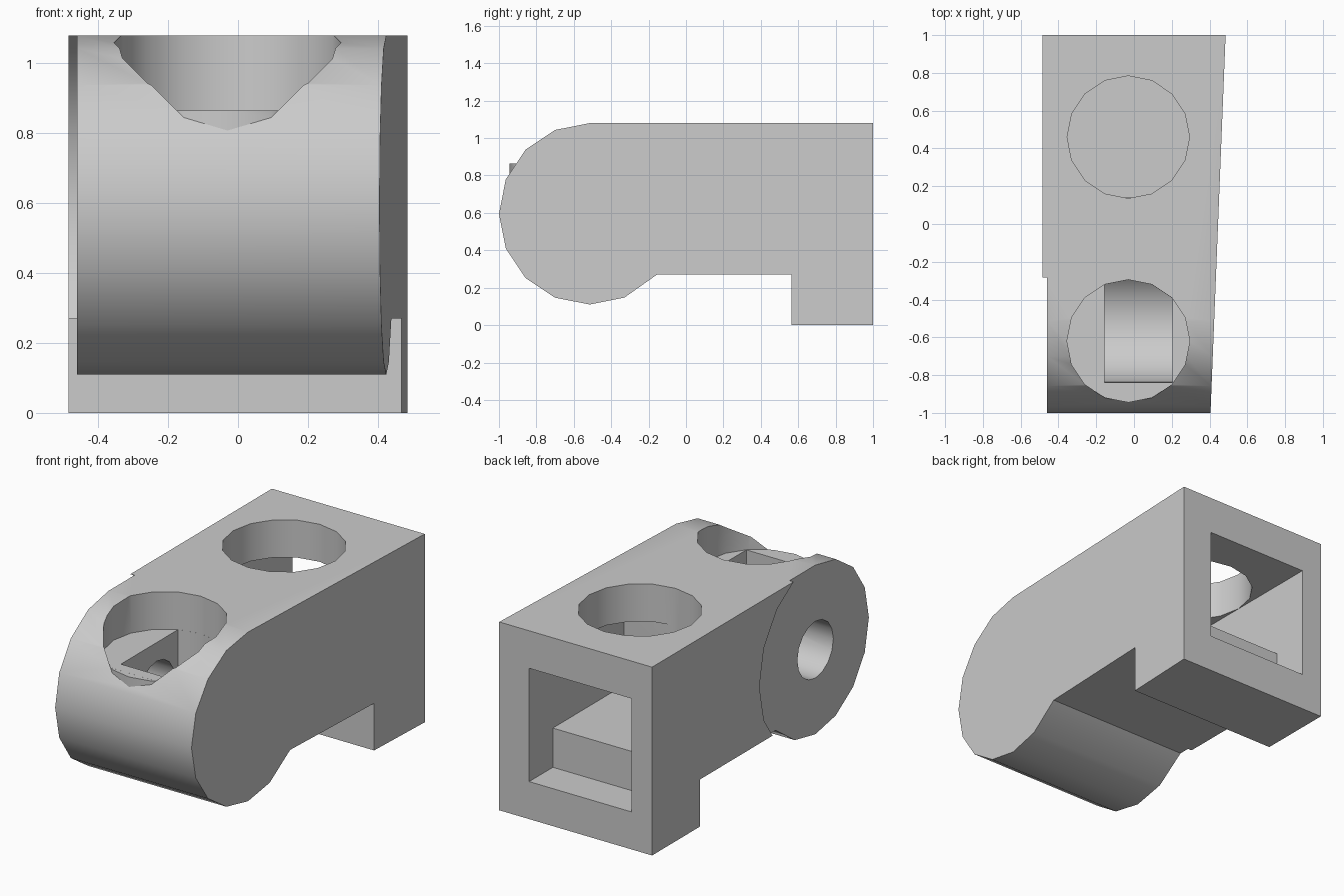
import bpy, bmesh
from math import cos, sin, pi, radians

if "Cube" in bpy.data.objects:
    bpy.data.objects.remove(bpy.data.objects["Cube"], do_unlink=True)

grey = bpy.data.materials.new("plain_grey")
grey.use_nodes = True
COLOUR = (0.6, 0.6, 0.6, 1)
grey.diffuse_color = COLOUR
grey.node_tree.nodes["Principled BSDF"].inputs["Base Color"].default_value = COLOUR


def arc(cx, cy, r, start=0, steps=16):
    """Points on a sixteen-sided circle, as many steps as wanted."""
    return [(cx + r * cos((start + i) * pi / 8), cy + r * sin((start + i) * pi / 8))
            for i in range(steps)]


def prism(name, pts, axis, lo, hi):
    """Extrude a flat outline along x or z."""
    bm = bmesh.new()
    ends = []
    for t in (lo, hi):
        ends.append([bm.verts.new((t, a, b) if axis == "x" else (a, b, t)) for a, b in pts])
    n = len(pts)
    bm.faces.new(ends[0])
    bm.faces.new(ends[1])
    for i in range(n):
        j = (i + 1) % n
        bm.faces.new((ends[0][i], ends[0][j], ends[1][j], ends[1][i]))
    bmesh.ops.recalc_face_normals(bm, faces=bm.faces)
    mesh = bpy.data.meshes.new(name)
    bm.to_mesh(mesh)
    bm.free()
    mesh.materials.append(grey)
    ob = bpy.data.objects.new(name, mesh)
    bpy.context.collection.objects.link(ob)
    return ob


def combine(target, tool, operation):
    """Apply a boolean and discard the tool object."""
    tool.hide_render = True
    bpy.context.view_layer.objects.active = target
    mod = target.modifiers.new("join", "BOOLEAN")
    mod.operation, mod.solver, mod.object = operation, "EXACT", tool
    bpy.ops.object.modifier_apply(modifier=mod.name)
    bpy.data.objects.remove(tool, do_unlink=True)


PIVOT_Y, PIVOT_Z, ROUND = -0.515, 0.595, 0.485
HOLE_X, FRONT_Y, BACK_Y, BORE = -0.03, -0.62, 0.46, 0.325
CEILING = 0.865

# Body: rounded nose, flat underside and a foot at the back
nose = arc(PIVOT_Y, PIVOT_Z, ROUND, 4, 10)
outline = nose + [(-0.155, 0.27), (0.565, 0.27), (0.565, 0), (1, 0), (1, 1.08)]
body = prism("link_body", outline, "x", -0.485, 0.485)

# Left side tapers toward the nose
for v in body.data.vertices:
    if v.co.x > 0:
        v.co.x = 0.445 + 0.04 * v.co.y

# Round recess beside the pivot
combine(body, prism("recess", arc(PIVOT_Y, PIVOT_Z, 0.543), "x", -0.6, -0.46), "DIFFERENCE")

# Stepped channel open at the back, with a round hole above it
channel = [(1.1, 0.215), (0.785, 0.215), (0.785, 0.44), (0.14, 0.44),
           (0.14, CEILING), (1.1, CEILING)]
combine(body, prism("channel", channel, "x", -0.355, 0.295), "DIFFERENCE")
combine(body, prism("back_hole", arc(HOLE_X, BACK_Y, BORE - 0.001), "z", 0.8, 1.2), "DIFFERENCE")

# Front hole with a flat floor that forms a small lip on the nose
combine(body, prism("front_hole", arc(HOLE_X, FRONT_Y, BORE), "z", CEILING, 1.2), "DIFFERENCE")
combine(body, prism("floor_lip", arc(HOLE_X, FRONT_Y, BORE - 0.0002), "z", 0.7, CEILING - 0.0002), "UNION")

# Slot in the floor: straight upper part, round bottom
slot = prism("slot_top", arc(HOLE_X, FRONT_Y, BORE - 0.0005), "z", 0.58, 0.88)
slab = prism("slot_slab", [(-0.155, -0.84), (0.205, -0.84), (0.205, 0), (-0.155, 0)], "z", 0.5, 1)
combine(slot, slab, "INTERSECT")
combine(body, slot, "DIFFERENCE")
combine(body, prism("slot_bottom", arc(PIVOT_Y, PIVOT_Z, BORE, 8, 9), "x", -0.155, 0.205), "DIFFERENCE")

# Pin hole through the right wall into the slot
combine(body, prism("pin_hole", arc(PIVOT_Y, PIVOT_Z, 0.163), "x", -0.6, -0.1), "DIFFERENCE")

# Smooth curves, sharp edges
bpy.ops.object.select_all(action="DESELECT")
body.select_set(True)
bpy.context.view_layer.objects.active = body
bpy.ops.object.shade_smooth_by_angle(angle=radians(30))
